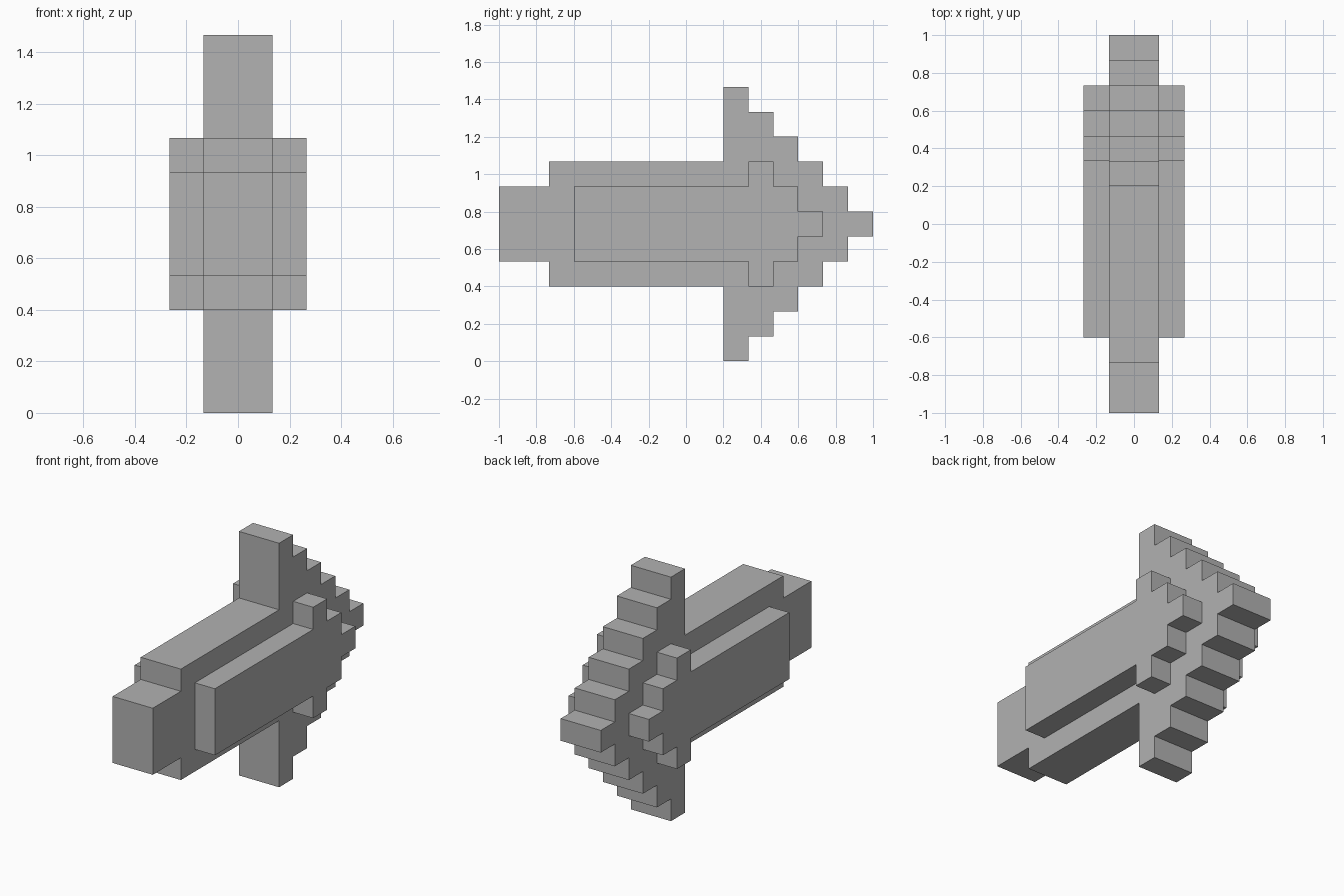
import bpy
import bmesh

cube = bpy.data.objects.get("Cube")
if cube:
    bpy.data.objects.remove(cube, do_unlink=True)

U = 2 / 15          # one block
MID = 5.5 * U       # height of the long axis

grey = bpy.data.materials.new("grey")
grey.use_nodes = True
colour = (0.445, 0.445, 0.445, 1)
grey.diffuse_color = colour
grey.node_tree.nodes["Principled BSDF"].inputs["Base Color"].default_value = colour


def stepped_slab(name, x0, x1, steps):
    """Extrude a stepped outline along x; steps are (start, end, half height) in blocks."""
    upper = []
    for start, end, half in steps:
        upper += [(start, half), (end, half)]
    outline = upper + [(y, -h) for y, h in reversed(upper)]
    bm = bmesh.new()
    verts = [bm.verts.new((x0 * U, y * U - 1, MID + h * U)) for y, h in outline]
    face = bm.faces.new(verts)
    side = bmesh.ops.extrude_face_region(bm, geom=[face])["geom"]
    moved = [v for v in side if isinstance(v, bmesh.types.BMVert)]
    bmesh.ops.translate(bm, verts=moved, vec=((x1 - x0) * U, 0, 0))
    bmesh.ops.recalc_face_normals(bm, faces=bm.faces)
    mesh = bpy.data.meshes.new(name)
    bm.to_mesh(mesh)
    bm.free()
    mesh.materials.append(grey)
    obj = bpy.data.objects.new(name, mesh)
    bpy.context.collection.objects.link(obj)
    return obj


# Central body: nose, hull, then upright fins stepping down to the tail tip
tail = [(9 + i, 10 + i, 5.5 - i) for i in range(6)]
stepped_slab("central_body", -1, 1, [(0, 2, 1.5), (2, 9, 2.5)] + tail)

# Side pods: long bar with a small stepped tail, one on each side
pod = [(3, 10, 1.5)] + [(10 + i, 11 + i, 2.5 - i) for i in range(3)]
for label, s in (("left", 1), ("right", -1)):
    stepped_slab(label + "_side_pod", s, 2 * s, pod)
